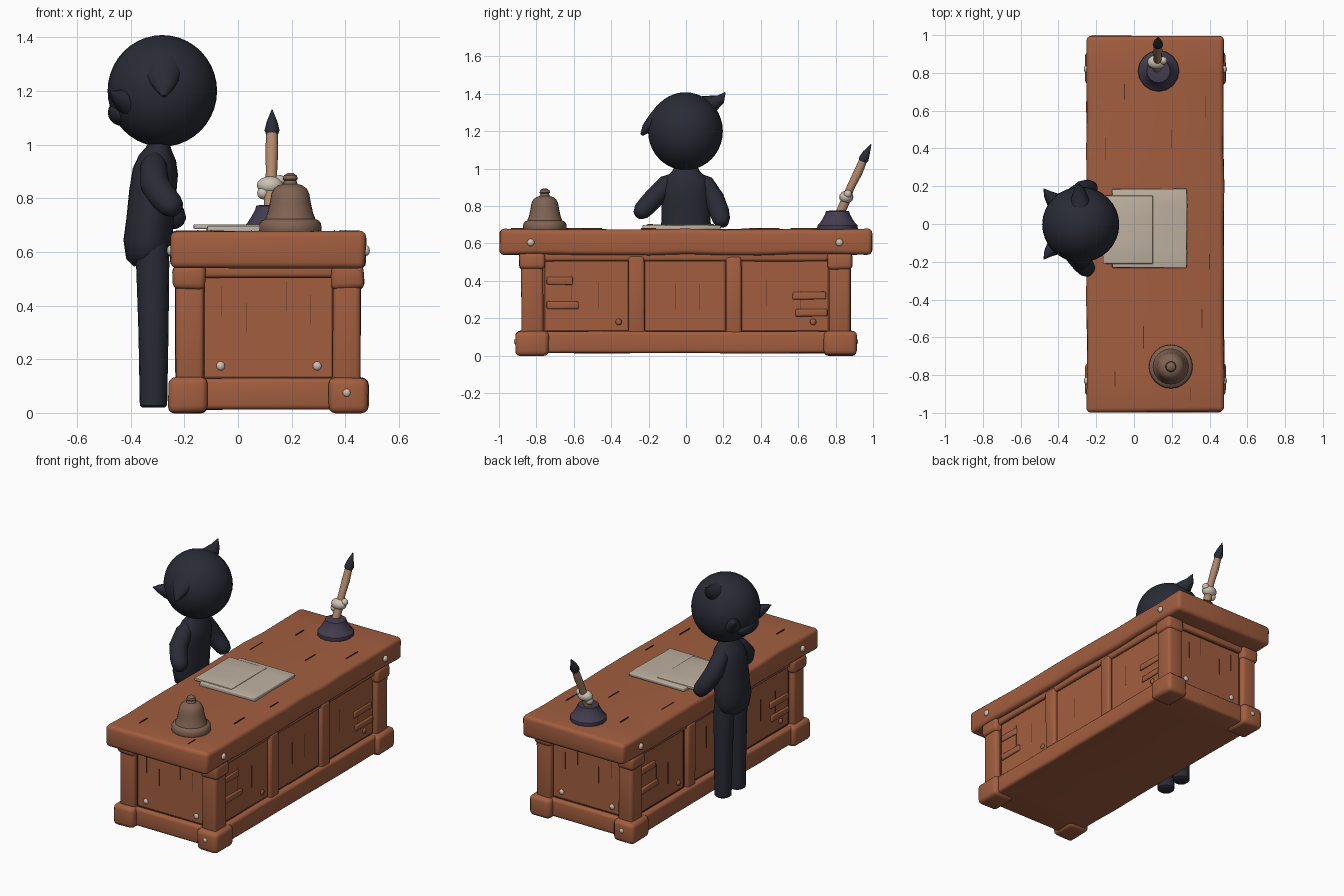
import bpy, bmesh, math, random
from mathutils import Vector

random.seed(4)


def material(name, r, g, b):
    m = bpy.data.materials.new(name)
    lin = [(c / 255 / 12.92) if c < 11 else ((c / 255 + 0.055) / 1.055) ** 2.4 for c in (r, g, b)]
    m.diffuse_color = (*lin, 1)
    return m


WOOD = material("reddish wood", 162, 94, 63)
CRACK = material("dark wood crack", 92, 50, 34)
DARK = material("near black navy", 41, 43, 53)
PAPER = material("parchment", 190, 177, 160)
BONE = material("bone white", 205, 194, 180)
INK = material("dusk purple", 68, 61, 80)
BELL = material("dull bronze", 128, 99, 82)
TAN = material("pale tan", 178, 136, 106)


def finish(bm, name, mat, angle=40):
    bmesh.ops.recalc_face_normals(bm, faces=bm.faces)
    me = bpy.data.meshes.new(name)
    bm.to_mesh(me)
    bm.free()
    me.materials.append(mat)
    me.shade_smooth()
    me.set_sharp_from_angle(angle=math.radians(angle))
    ob = bpy.data.objects.new(name, me)
    bpy.context.collection.objects.link(ob)
    return ob


def block(name, x, y, z, mat=WOOD, bevel=0.012, cuts=0, wobble=0.0):
    """Box between ranges, optionally sliced along y and wobbled, then rounded."""
    bm = bmesh.new()
    bmesh.ops.create_cube(bm, size=1)
    for v in bm.verts:
        v.co = Vector([(a + b) / 2 + c * (b - a) for (a, b), c in zip((x, y, z), v.co)])
    for i in range(cuts):
        p = y[0] + (y[1] - y[0]) * (i + 1) / (cuts + 1)
        bmesh.ops.bisect_plane(bm, geom=bm.verts[:] + bm.edges[:] + bm.faces[:],
                               plane_co=(0, p, 0), plane_no=(0, 1, 0))
    for v in bm.verts:
        v.co += Vector([random.uniform(-wobble, wobble) for _ in range(3)])
    if bevel:
        sharp = [e for e in bm.edges if e.calc_face_angle(0) > 0.7]
        bmesh.ops.bevel(bm, geom=sharp, offset=bevel, segments=3, profile=0.5, affect='EDGES')
    return finish(bm, name, mat)


def loft(name, pts, mat, n=20, angle=45):
    """Tube through points (x, y, z, radius across x, radius across y)."""
    bm = bmesh.new()
    rings = []
    P = [Vector(p[:3]) for p in pts]
    for i, p in enumerate(pts):
        ra, rb = p[3], p[-1]
        t = (P[min(i + 1, len(P) - 1)] - P[max(i - 1, 0)])
        if t.length < 1e-6:
            t = Vector((0, 0, 1))
        t.normalize()
        a = t.cross(Vector((0, 1, 0))).normalized()
        b = a.cross(t)
        rings.append([bm.verts.new(P[i] + a * ra * math.cos(k * math.tau / n)
                                   + b * rb * math.sin(k * math.tau / n)) for k in range(n)])
    for r, s in zip(rings, rings[1:]):
        for k in range(n):
            bm.faces.new((r[k], r[(k + 1) % n], s[(k + 1) % n], s[k]))
    bm.faces.new(rings[0])
    bm.faces.new(rings[-1])
    return finish(bm, name, mat, angle)


def lathe(name, cx, cy, prof, mat, n=24, angle=40):
    return loft(name, [(cx, cy, z, r) for z, r in prof], mat, n, angle)


def ball(name, c, r, mat, scale=(1, 1, 1), u=32, v=20):
    bm = bmesh.new()
    bmesh.ops.create_uvsphere(bm, u_segments=u, v_segments=v, radius=r)
    for w in bm.verts:
        w.co = Vector([c[i] + w.co[i] * scale[i] for i in range(3)])
    return finish(bm, name, mat, 60)


CX = 0.113  # desk centre in x

# Counter: top slab, lower rails, core body
block("counter_top", (-0.25, 0.475), (-0.995, 0.995), (0.54, 0.677), bevel=0.024, cuts=9, wobble=0.004)
block("under_top_rail", (-0.215, 0.445), (-0.87, 0.87), (0.505, 0.56), bevel=0.015, cuts=5, wobble=0.002)
block("panel_core", (-0.195, 0.425), (-0.845, 0.845), (0.03, 0.53), bevel=0)
block("base_rail", (-0.235, 0.462), (-0.875, 0.875), (0.013, 0.13), bevel=0.018, cuts=7, wobble=0.002)

# Corner posts, capitals and feet
for sx in (-1, 1):
    for sy in (-1, 1):
        def span(c, s, a, b):
            return tuple(sorted((c + s * a, c + s * b)))
        block("corner_post", span(CX, sx, 0.24, 0.345), span(0, sy, 0.765, 0.88), (0.1, 0.55), bevel=0.018, wobble=0.003)
        block("post_capital", span(CX, sx, 0.235, 0.357), span(0, sy, 0.755, 0.89), (0.46, 0.55), bevel=0.022, wobble=0.004)
        block("corner_foot", span(CX, sx, 0.225, 0.374), span(0, sy, 0.735, 0.912), (0.0, 0.132), bevel=0.026, wobble=0.003)

# Long sides: dividers, plank seams, patch slats and nails
for s in (-1, 1):
    def out(a, b):
        return tuple(sorted((CX + s * a, CX + s * b)))
    for y in (-0.265, 0.255):
        block("panel_divider", out(0.29, 0.338), (y - 0.042, y + 0.042), (0.11, 0.53), bevel=0.014, wobble=0.003)
    for y, w, z in ((-0.675, 0.07, 0.40), (-0.66, 0.085, 0.27), (0.66, 0.09, 0.32), (0.67, 0.085, 0.23)):
        block("patch_slat", out(0.3, 0.322), (s * y - w, s * y + w), (z - 0.02, z + 0.02), bevel=0.007, wobble=0.003)
    for y0, y1 in ((-0.755, -0.31), (-0.22, 0.21), (0.30, 0.76)):
        a, b = sorted((s * y0, s * y1))
        block("panel_top_seam", out(0.31, 0.3135), (a, b), (0.503, 0.509), CRACK, 0)
        block("panel_bottom_seam", out(0.31, 0.3135), (a, b), (0.128, 0.136), CRACK, 0)
        for e in (a, b):
            block("panel_side_seam", out(0.31, 0.3135), (e - 0.003, e + 0.003), (0.13, 0.505), CRACK, 0)
        for k in (1, 2):
            yy = a + (b - a) * k / 3 + random.uniform(-0.03, 0.03)
            zz = random.uniform(0.2, 0.3)
            block("plank_seam", out(0.31, 0.3130), (yy - 0.001, yy + 0.001), (zz, zz + 0.14), CRACK, 0)
    for y in (-0.36, 0.68):
        ball("panel_peg", (CX + s * 0.312, s * y, 0.18), 0.017, WOOD, (0.6, 1, 1), 10, 6)
    for y in (-0.83, 0.82):
        ball("slab_nail", (CX + s * 0.365, y, 0.605), 0.02, BONE, (0.7, 1, 1), 10, 6)

# Short ends: seams, plank lines and nails
for s in (-1, 1):
    def end(a, b):
        return tuple(sorted((s * a, s * b)))
    block("end_top_seam", (-0.13, 0.355), end(0.84, 0.8485), (0.503, 0.511), CRACK, 0)
    block("end_bottom_seam", (-0.13, 0.355), end(0.84, 0.8485), (0.128, 0.136), CRACK, 0)
    for x in (-0.126, 0.352):
        block("end_side_seam", (x - 0.003, x + 0.003), end(0.84, 0.8485), (0.13, 0.505), CRACK, 0)
    for x, z in ((-0.06, 0.36), (0.03, 0.30), (0.18, 0.38), (0.27, 0.33)):
        block("end_plank_seam", (x - 0.001, x + 0.001), end(0.84, 0.848), (z, z + 0.11), CRACK, 0)
    for x in (-0.065, 0.295):
        ball("end_nail", (x, s * 0.846, 0.175), 0.017, BONE, (1, 0.7, 1), 10, 6)
    ball("foot_nail", (CX - s * 0.292, s * 0.912, 0.075), 0.015, BONE, (1, 0.6, 1), 10, 6)

# Parchment sheets
block("parchment_sheet", (-0.115, 0.28), (-0.232, 0.185), (0.672, 0.697), PAPER, 0.006, 4, 0.003)
block("parchment_edge", (-0.165, 0.10), (-0.21, 0.15), (0.686, 0.702), PAPER, 0.004, 2, 0.001)

# Desk bell
lathe("desk_bell", 0.195, -0.755,
      [(0.67, 0.112), (0.678, 0.116), (0.705, 0.115), (0.717, 0.106), (0.722, 0.094), (0.745, 0.085),
       (0.78, 0.077), (0.815, 0.071), (0.835, 0.062), (0.848, 0.045), (0.853, 0.028),
       (0.866, 0.022), (0.872, 0.028), (0.885, 0.024), (0.895, 0.008)], BELL)

# Inkwell with bone stopper and brush
lathe("inkwell", 0.13, 0.81,
      [(0.67, 0.104), (0.68, 0.109), (0.697, 0.107), (0.708, 0.095), (0.735, 0.078),
       (0.757, 0.066), (0.772, 0.062), (0.775, 0.045)], INK, 16)
loft("brush_handle", [(0.12, 0.815, 0.74, 0.024), (0.122, 0.845, 0.81, 0.025), (0.125, 0.88, 0.9, 0.021),
                      (0.126, 0.92, 0.98, 0.024), (0.127, 0.95, 1.05, 0.021)], TAN, 12)
loft("brush_tip", [(0.127, 0.944, 1.035, 0.021), (0.127, 0.951, 1.053, 0.028), (0.127, 0.965, 1.085, 0.020),
                   (0.127, 0.99, 1.13, 0.002)], DARK, 10)
ball("bone_ornament", (0.12, 0.857, 0.848), 0.04, BONE, (1.25, 0.95, 0.85), 12, 8)
ball("bone_jaw", (0.095, 0.85, 0.82), 0.025, BONE, (1, 1, 1), 10, 6)
ball("bone_cheek", (0.155, 0.865, 0.865), 0.022, BONE, (1, 1, 1), 10, 6)

# Standing figure: head, pointed tufts
ball("head", (-0.282, -0.003, 1.2), 0.204, DARK, (1, 0.98, 1.02))
loft("upper_ear", [(-0.285, 0.09, 1.33, 0.06), (-0.287, 0.15, 1.352, 0.042), (-0.29, 0.185, 1.372, 0.026),
                   (-0.29, 0.21, 1.408, 0.002)], DARK, 12)
loft("side_ear", [(-0.28, -0.12, 1.29, 0.085, 0.06), (-0.278, -0.175, 1.25, 0.065, 0.04), (-0.275, -0.21, 1.215, 0.04, 0.028),
                  (-0.275, -0.238, 1.18, 0.008, 0.008)], DARK, 12)
for y, z in ((-0.187, 1.195), (0.187, 1.215)):
    s = math.copysign(1, y)
    loft("rear_tuft", [(-0.38, s * 0.09, 1.15, 0.06), (-0.425, s * 0.125, 1.165, 0.045),
                       (-0.455, s * 0.155, z - 0.015, 0.025), (-0.478, y, z, 0.002)], DARK, 12)
ball("nape_bump", (-0.435, 0.0, 1.12), 0.05, DARK, (1, 2.0, 1), 16, 10)

# Torso, arms and legs
loft("torso", [(-0.33, 0, 0.56, 0.06, 0.09), (-0.335, 0, 0.58, 0.082, 0.12), (-0.335, 0, 0.64, 0.092, 0.135),
               (-0.328, 0, 0.72, 0.088, 0.132), (-0.318, 0, 0.82, 0.088, 0.130), (-0.308, 0, 0.9, 0.085, 0.128),
               (-0.3, 0, 0.95, 0.07, 0.11), (-0.295, 0, 0.985, 0.048, 0.075), (-0.29, 0, 1.03, 0.03, 0.05)], DARK, 24)
loft("left_arm", [(-0.31, -0.06, 0.95, 0.03), (-0.315, -0.1, 0.92, 0.05), (-0.31, -0.165, 0.85, 0.055),
                  (-0.275, -0.21, 0.80, 0.052), (-0.25, -0.235, 0.775, 0.048), (-0.23, -0.25, 0.76, 0.035),
                  (-0.222, -0.256, 0.755, 0.015)], DARK, 16)
loft("right_arm", [(-0.31, 0.06, 0.95, 0.03), (-0.315, 0.1, 0.92, 0.05), (-0.305, 0.15, 0.84, 0.055),
                   (-0.27, 0.178, 0.77, 0.053), (-0.24, 0.188, 0.73, 0.048), (-0.222, 0.192, 0.705, 0.036),
                   (-0.215, 0.193, 0.695, 0.015)], DARK, 16)
for s in (-1, 1):
    loft("leg", [(-0.315, s * 0.072, 0.02, 0.042), (-0.315, s * 0.072, 0.028, 0.051), (-0.315, s * 0.07, 0.3, 0.056),
                 (-0.318, s * 0.066, 0.56, 0.062), (-0.32, s * 0.06, 0.64, 0.06)], DARK, 16)

# Cracks in the counter top
for x, y, l in ((-0.1, -0.82, 0.08), (0.05, -0.6, 0.12), (0.36, -0.5, 0.1), (0.4, -0.2, 0.08), (-0.15, 0.4, 0.12),
                (0.2, 0.45, 0.1), (0.38, 0.62, 0.12), (-0.05, 0.7, 0.08), (0.3, -0.9, 0.07)):
    block("top_crack", (x - 0.002, x + 0.002), (y - l / 2, y + l / 2), (0.674, 0.6815), CRACK, 0)
